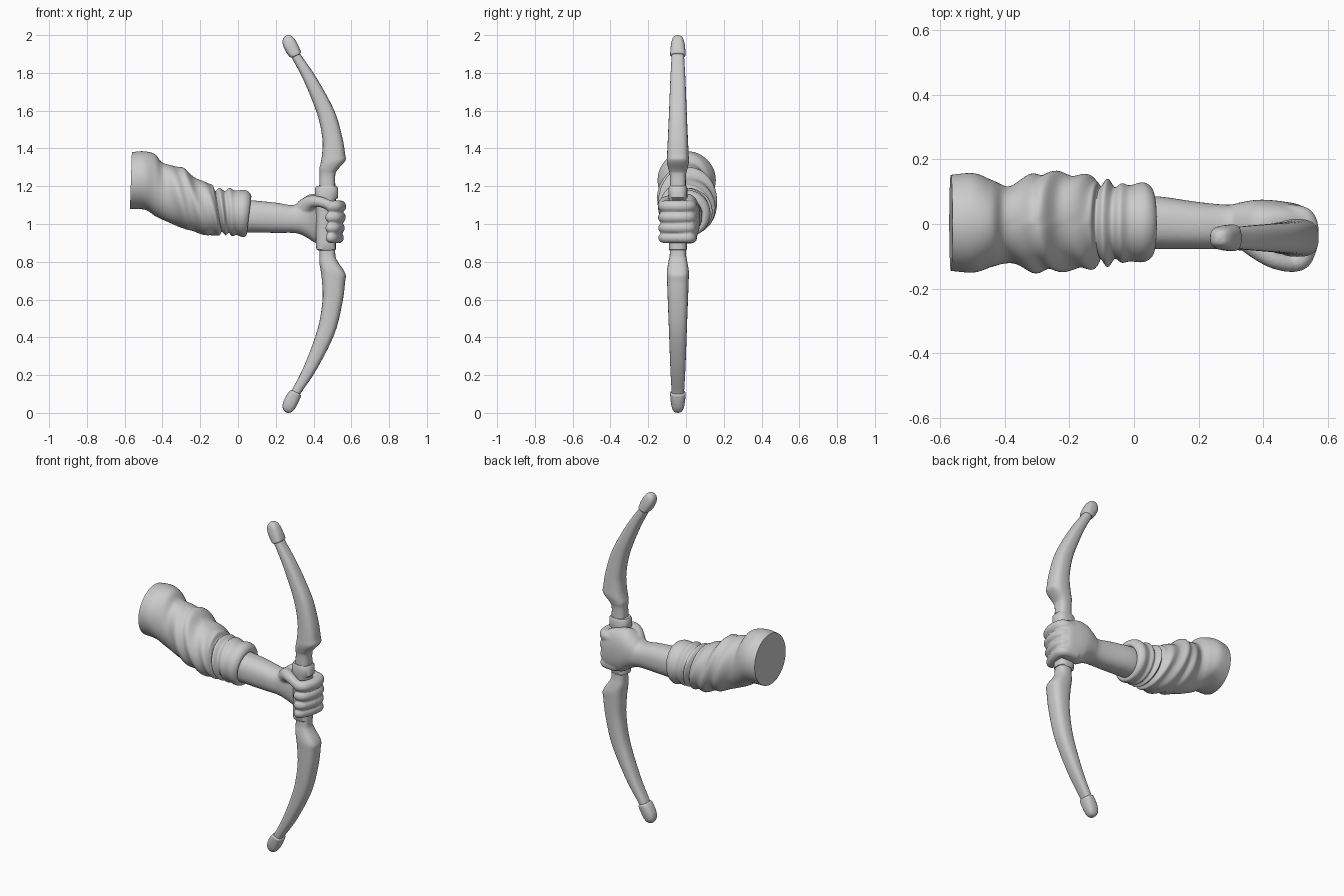
import bpy, bmesh, math
from mathutils import Vector, Matrix


def spline(keys, steps):
    """Catmull-Rom interpolation of equal-length number tuples, yields (t, values)."""
    out = []
    for i in range(len(keys) - 1):
        a, b = keys[max(i - 1, 0)], keys[i]
        c, d = keys[i + 1], keys[min(i + 2, len(keys) - 1)]
        for s in range(steps):
            u = s / steps
            out.append((i + u, [0.5 * (2 * q + (r - p) * u + (2 * p - 5 * q + 4 * r - w) * u * u
                                + (3 * q - p - 3 * r + w) * u ** 3)
                                for p, q, r, w in zip(a, b, c, d)]))
    out.append((len(keys) - 1, list(keys[-1])))
    return out


def loft(bm, keys, n=48, steps=5, power=2.0, fold=None):
    """Skin rings; each key = edge point A (x, z), edge point B (x, z), y low, y high."""
    rings = []
    for t, (xa, za, xb, zb, y0, y1) in spline(keys, steps):
        ring = []
        for k in range(n):
            a = 2 * math.pi * k / n
            c, s = math.cos(a), math.sin(a)
            c = math.copysign(abs(c) ** (2 / power), c)
            s = math.copysign(abs(s) ** (2 / power), s)
            f = fold(t, a) if fold else 1
            c, s = c * f, s * f
            ring.append(bm.verts.new(((xa + xb) / 2 + (xa - xb) / 2 * c,
                                      (y0 + y1) / 2 + (y1 - y0) / 2 * s,
                                      (za + zb) / 2 + (za - zb) / 2 * c)))
        rings.append(ring)
    for r, q in zip(rings, rings[1:]):
        for k in range(n):
            bm.faces.new((r[k], r[(k + 1) % n], q[(k + 1) % n], q[k]))
    bm.faces.new(rings[0])
    bm.faces.new(rings[-1])


def beads(bm, keys, steps=7):
    """Rounded limb from overlapping balls along a path of (x, y, z, radius)."""
    for _, (x, y, z, r) in spline(keys, steps):
        bmesh.ops.create_icosphere(bm, subdivisions=3, radius=r,
                                   matrix=Matrix.Translation((x, y, z)))


def finish(name, bm, angle=40):
    bmesh.ops.recalc_face_normals(bm, faces=bm.faces)
    me = bpy.data.meshes.new(name)
    bm.to_mesh(me)
    bm.free()
    for p in me.polygons:
        p.use_smooth = True
    me.set_sharp_from_angle(angle=math.radians(angle))
    ob = bpy.data.objects.new(name, me)
    bpy.context.collection.objects.link(ob)
    return ob


# Bow limbs and tip caps: (left x, left z, right x, right z, half depth)
BOW_Y = -0.043
CAP = [(.262, 2.0, .268, 2.0, .003), (.247, 1.992, .284, 1.995, .02),
       (.236, 1.97, .301, 1.978, .031), (.24, 1.94, .317, 1.95, .037),
       (.258, 1.905, .328, 1.925, .040), (.274, 1.885, .333, 1.908, .041),
       (.283, 1.88, .328, 1.9, .036)]
LIMB = [(.272, 1.91, .32, 1.93, .032), (.285, 1.88, .33, 1.9, .033),
        (.35, 1.755, .415, 1.775, .040), (.42, 1.58, .51, 1.60, .047),
        (.447, 1.45, .552, 1.46, .053), (.445, 1.37, .567, 1.37, .057),
        (.437, 1.32, .568, 1.335, .058), (.431, 1.295, .525, 1.285, .05),
        (.432, 1.26, .515, 1.26, .043), (.43, 1.2, .515, 1.2, .042), (.43, 1.1, .515, 1.1, .042)]


def lower_z(z):
    d = 2 - z
    return d * (1 + .25 * d * d)


for side, zmap in (("upper", lambda z: z), ("lower", lower_z)):
    for part, rows in (("tip_cap", CAP), ("limb", LIMB)):
        bm = bmesh.new()
        loft(bm, [(a, zmap(b), c, zmap(d), BOW_Y - h, BOW_Y + h) for a, b, c, d, h in rows],
             n=32, power=2.7)
        finish(f"{side}_{part}", bm)

# Grip wrapping with raised collar at the top
bm = bmesh.new()
loft(bm, [(x0, z, x1, z, BOW_Y - h, BOW_Y + h) for z, x0, x1, h in
          ((.86, .425, .51, .043), (.865, .415, .518, .047), (.9, .412, .518, .048),
           (1.13, .412, .518, .048), (1.14, .408, .53, .05), (1.19, .408, .53, .05),
           (1.2, .415, .522, .045))], n=32, steps=1, power=2.6)
finish("grip", bm)

# Sleeve: top point, bottom point, y range per ring, ending in rolled cuffs
SLEEVE = [(-.562, 1.38, -.572, 1.08, -.145, .152), (-.50, 1.385, -.49, 1.075, -.15, .157),
          (-.44, 1.37, -.435, 1.04, -.132, .135), (-.40, 1.325, -.37, 1.01, -.122, .118),
          (-.33, 1.305, -.30, .98, -.145, .153), (-.285, 1.295, -.245, .965, -.145, .158),
          (-.235, 1.25, -.19, .945, -.142, .157), (-.17, 1.22, -.135, .94, -.14, .15),
          (-.135, 1.205, -.10, .94, -.13, .138), (-.12, 1.175, -.085, .957, -.108, .115),
          (-.098, 1.192, -.065, .94, -.133, .14), (-.07, 1.175, -.05, .953, -.108, .114),
          (-.045, 1.19, -.03, .936, -.12, .126), (-.015, 1.177, -.01, .942, -.116, .12),
          (.035, 1.18, .02, .932, -.118, .129), (.064, 1.163, .04, .935, -.105, .115),
          (.068, 1.135, .045, .952, -.085, .092), (.03, 1.12, .02, .96, -.07, .08)]


def cloth_fold(t, a):
    w = max(0, min(1, (t - 2.5) / 1.5, (9 - t) / 1.2))
    side = abs(math.sin(a)) ** .5
    return 1 + .045 * w * side * math.sin(3.6 * t + 2.4 * math.cos(a) + .8 * math.sin(a))


bm = bmesh.new()
loft(bm, SLEEVE, n=72, steps=6, fold=cloth_fold)
finish("sleeve", bm, 60)

# Forearm and hand, fused into one skin: (x, top z, bottom z, y low, y high)
ARM = [(0, 1.13, .955, -.075, .085), (.08, 1.125, .955, -.078, .085),
       (.2, 1.113, .953, -.078, .068), (.29, 1.10, .953, -.078, .06),
       (.33, 1.125, .945, -.082, .067), (.37, 1.153, .925, -.08, .074),
       (.41, 1.16, .90, -.065, .075), (.46, 1.15, .895, -.045, .07),
       (.51, 1.13, .897, -.035, .06), (.545, 1.11, .91, -.03, .035)]
bm = bmesh.new()
loft(bm, [(x, a, x, b, c, d) for x, a, b, c, d in ARM], n=40, power=2.3)
for z, reach, r in ((1.093, .573, .032), (1.035, .571, .031), (.979, .564, .030), (.927, .554, .029)):
    beads(bm, [(.45, .03, z, r), (.525, .02, z, r), (reach - r, -.04, z, r),
               (reach - .052, -.105, z, r), (.49, -.12, z, r * .93)])
beads(bm, [(.355, -.035, 1.085, .05), (.385, -.075, 1.115, .036), (.43, -.108, 1.118, .029),
           (.475, -.122, 1.103, .027)])
hand = finish("forearm_and_hand", bm)
skin = hand.modifiers.new("fuse", 'REMESH')
skin.mode = 'VOXEL'
skin.voxel_size = .006
skin.use_smooth_shade = True
relax = hand.modifiers.new("relax", 'SMOOTH')
relax.factor = .5
relax.iterations = 4
